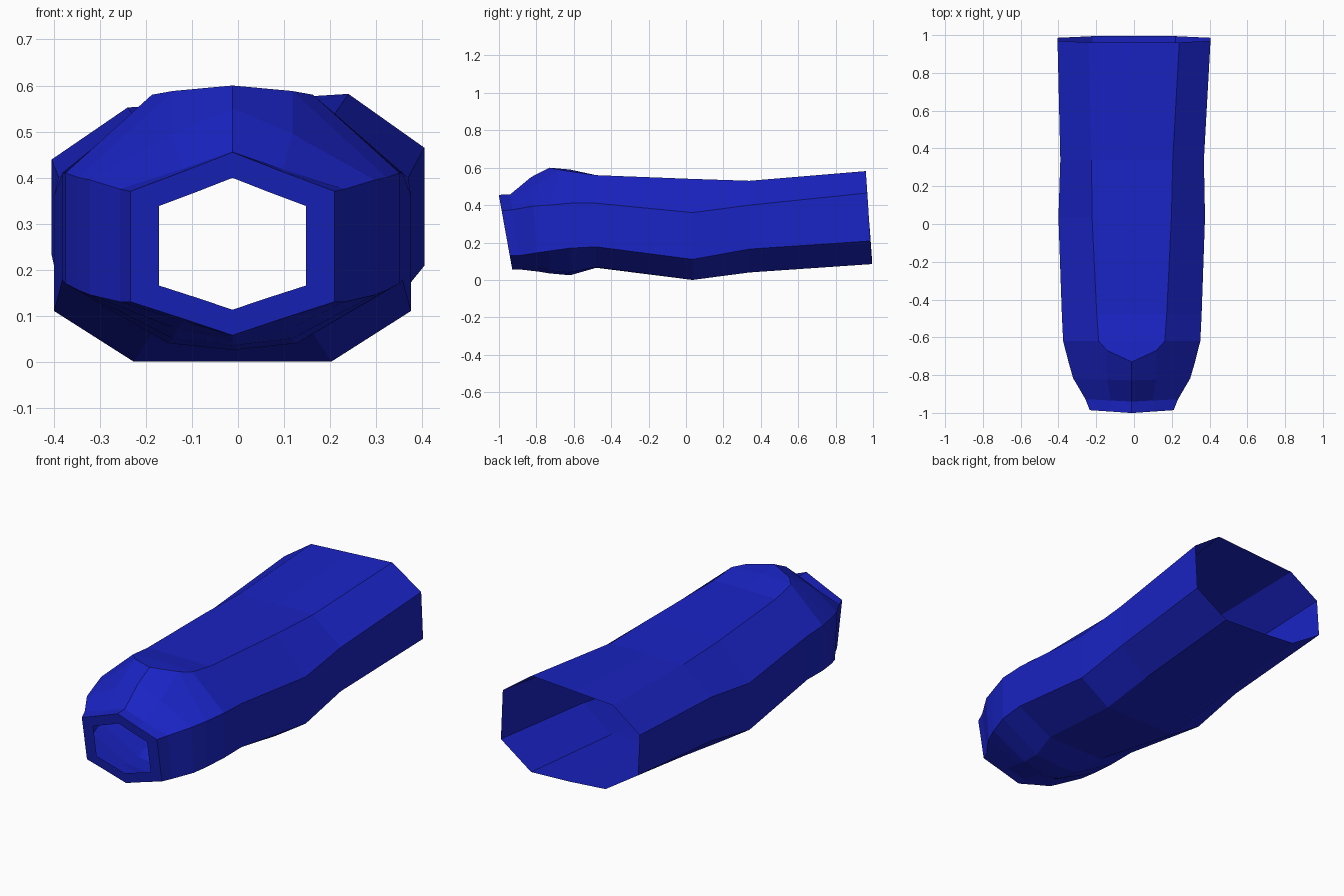
import bpy, bmesh

if "Cube" in bpy.data.objects:
    bpy.data.objects.remove(bpy.data.objects["Cube"])

# Cross-sections from front to back:
# y, lean (dy per z), x centre, top-edge setback,
# top centre z, top half-width, top edge z, side half-width, shoulder z, hip z,
# bottom half-width, bottom edge z, bottom centre z
SECTIONS = [
    (-.965, -.18, -.012, 0,   .455, .11, .412, .222, .37, .13,  .11, .094, .057),
    (-.91,  -.15, -.012, 0,   .457, .11, .418, .245, .375, .13, .11, .088, .055),
    (-.81,  -.07, -.012, 0,   .55, .13, .495, .31, .395, .145,  .12, .07, .045),
    (-.73,  0,    -.012, .06, .60, .13, .588, .335, .40, .155,  .13, .05, .035),
    (-.62,  0,    -.012, 0,   .59, .175, .58, .363, .41, .17,   .14, .04, .025),
    (-.48,  0,    -.012, 0,   .56, .185, .56, .37, .41, .177,   .17, .068, .065),
    (.035,  0,    -.012, 0,   .54, .21, .54, .388, .36, .11,    .215, 0, 0),
    (.34,   0,    -.01,  0,   .53, .215, .53, .38, .40, .165,   .215, .04, .04),
    (.978,  -.07, 0,     0,   .567, .24, .567, .405, .452, .22, .22, .098, .094),
]


def ring(row, twist=0):
    y, lean, cx, back, zt, wt, zte, ws, zs, zh, wb, zbe, zbc = row
    half = [(wt, zte, back), (ws, zs, 0), (ws, zh, 0), (wb, zbe, 0)]
    pts = [(0, zt, 0)] + half + [(0, zbc, 0)] + [(-x, z, b) for x, z, b in reversed(half)]
    mid = (zt + zbc) / 2
    return [(cx + x, y + b + lean * (z - mid), z + twist * x * (z - mid)) for x, z, b in pts]


rings = [ring(r, .26 if i == len(SECTIONS) - 1 else 0) for i, r in enumerate(SECTIONS)]

# Inner edge of the front rim: front section shrunk around its centre
front = rings[0]
c = [sum(p[k] for p in (front[0], front[5])) / 2 for k in range(3)]
rings.insert(0, [tuple(c[k] + .72 * (p[k] - c[k]) for k in range(3)) for p in front])

# Open shell lofted through the sections
bm = bmesh.new()
loops = [[bm.verts.new(p) for p in r] for r in rings]
for a, b in zip(loops, loops[1:]):
    n = len(a)
    for i in range(n):
        j = (i + 1) % n
        bm.faces.new((a[i], a[j], b[j], b[i]))
bmesh.ops.recalc_face_normals(bm, faces=bm.faces[:])
# Make the shell face outwards
if sum(f.normal.x * f.calc_center_median().x for f in bm.faces) < 0:
    bmesh.ops.reverse_faces(bm, faces=bm.faces[:])

mesh = bpy.data.meshes.new("hollow_sleeve")
bm.to_mesh(mesh)
bm.free()
sleeve = bpy.data.objects.new("hollow_sleeve", mesh)
bpy.context.collection.objects.link(sleeve)

blue = bpy.data.materials.new("blue")
blue.diffuse_color = (.01, .017, .55, 1)
blue.use_nodes = True
blue.node_tree.nodes["Principled BSDF"].inputs["Base Color"].default_value = blue.diffuse_color
mesh.materials.append(blue)
